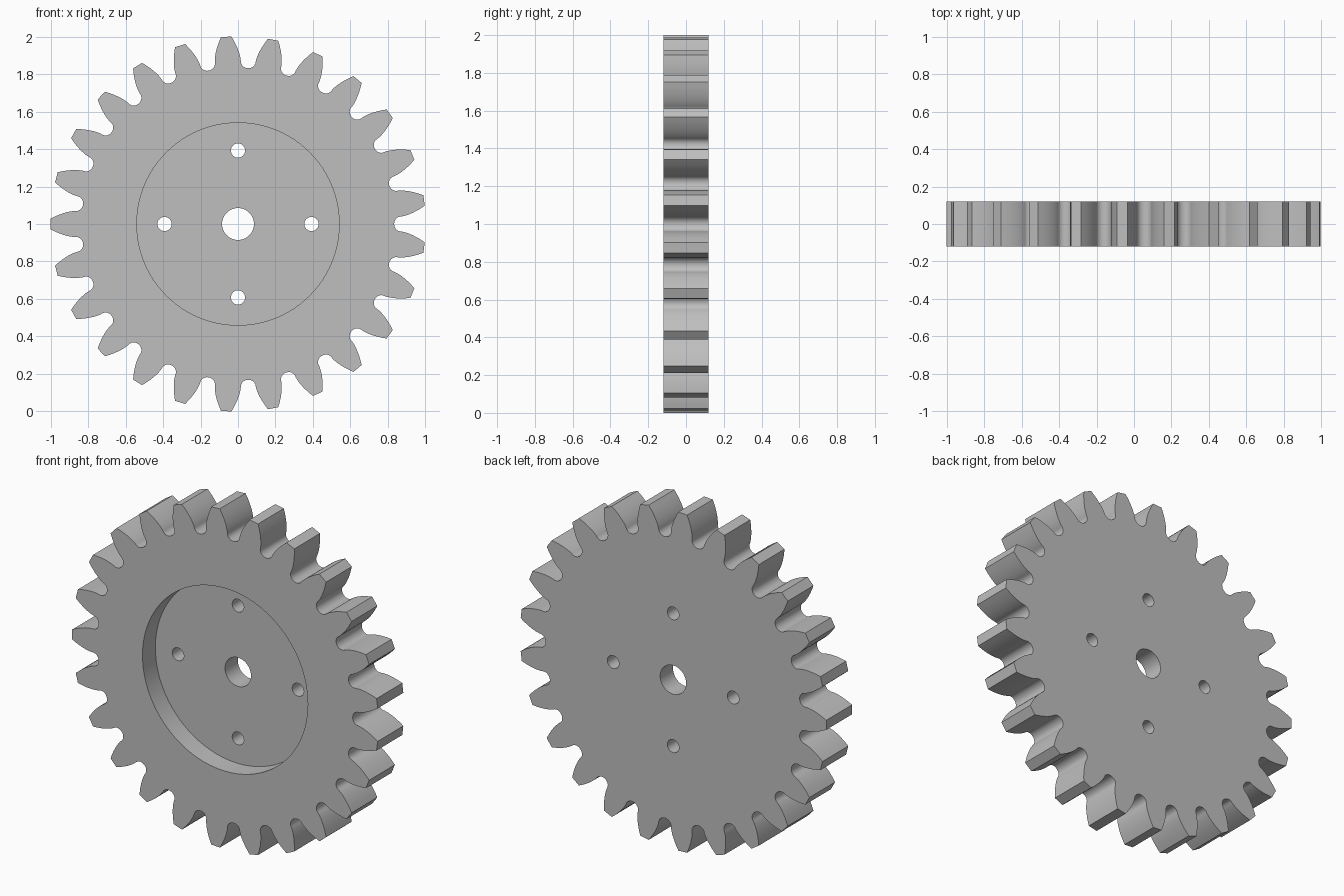
import bpy, bmesh, math

if "Cube" in bpy.data.objects:
    bpy.data.objects.remove(bpy.data.objects["Cube"])

TEETH = 25
TIP_R, PITCH_R, BASE_R, ROOT_R = 1.001, 0.926, 0.870, 0.833
HALF_THICK = 0.12
CENTRE_Z = 1.0

grey = bpy.data.materials.new("plain grey")
grey.diffuse_color = (0.52, 0.52, 0.52, 1)
grey.use_nodes = True
grey.node_tree.nodes["Principled BSDF"].inputs["Base Color"].default_value = grey.diffuse_color


def inv(a):
    return math.tan(a) - a


def half_angle(r):
    """Half the tooth's angular width at radius r (involute flank)."""
    a = math.acos(min(1, BASE_R / r))
    return math.pi / (2 * TEETH) + 0.002 + inv(math.acos(BASE_R / PITCH_R)) - inv(a)


def gear_outline():
    """Points (x, z) of the whole toothed outline."""
    pitch = 2 * math.pi / TEETH
    flank = [BASE_R + (TIP_R - BASE_R) * (i / 8) ** 1.5 for i in range(9)]
    pts = []
    for k in range(TEETH):
        mid = math.pi + k * pitch
        polar = [(r, mid - half_angle(r)) for r in flank]
        polar += [(r, mid + half_angle(r)) for r in reversed(flank)]
        pts += [(r * math.cos(a), r * math.sin(a)) for r, a in polar]
        # rounded bottom of the gap after this tooth
        gap = mid + pitch / 2
        w = BASE_R * math.sin(pitch / 2 - half_angle(BASE_R))
        top = BASE_R * math.cos(pitch / 2 - half_angle(BASE_R))
        for i in range(1, 12):
            t = math.pi * i / 12
            u = top - (top - ROOT_R) * math.sin(t)
            v = -w * math.cos(t)
            pts.append((u * math.cos(gap) - v * math.sin(gap),
                        u * math.sin(gap) + v * math.cos(gap)))
    return pts


def circle(r, n, cx=0, cz=0):
    return [(cx + r * math.cos(2 * math.pi * i / n),
             cz + r * math.sin(2 * math.pi * i / n)) for i in range(n)]


def prism(name, pts, y0, y1):
    """Extrude an (x, z) outline from y0 to y1."""
    bm = bmesh.new()
    face = bm.faces.new([bm.verts.new((x, y0, z + CENTRE_Z)) for x, z in pts])
    ext = bmesh.ops.extrude_face_region(bm, geom=[face], use_keep_orig=True)
    for v in ext["geom"]:
        if isinstance(v, bmesh.types.BMVert):
            v.co.y = y1
    bmesh.ops.recalc_face_normals(bm, faces=bm.faces)
    mesh = bpy.data.meshes.new(name)
    bm.to_mesh(mesh)
    bm.free()
    mesh.materials.append(grey)
    ob = bpy.data.objects.new(name, mesh)
    bpy.context.collection.objects.link(ob)
    return ob


# Toothed wheel
gear = prism("gear_wheel", gear_outline(), -HALF_THICK, HALF_THICK)

# Front recess, axle hole and four bolt holes
cutters = [prism("recess_cutter", circle(0.54, 96), -0.3, 0.0),
           prism("axle_hole_cutter", circle(0.085, 48), -0.4, 0.4)]
for i in range(4):
    a = i * math.pi / 2
    cutters.append(prism("bolt_hole_cutter",
                         circle(0.038, 32, 0.392 * math.cos(a), 0.392 * math.sin(a)),
                         -0.4, 0.4))

bpy.context.view_layer.objects.active = gear
for c in cutters:
    c.hide_render = True
    mod = gear.modifiers.new("cut", "BOOLEAN")
    mod.operation = "DIFFERENCE"
    mod.solver = "EXACT"
    mod.object = c
    bpy.ops.object.modifier_apply(modifier=mod.name)
for c in cutters:
    bpy.data.objects.remove(c, do_unlink=True)

# Smooth curved walls, crisp edges
bpy.ops.object.select_all(action="DESELECT")
gear.select_set(True)
bpy.context.view_layer.objects.active = gear
bpy.ops.object.shade_smooth_by_angle(angle=math.radians(30))
